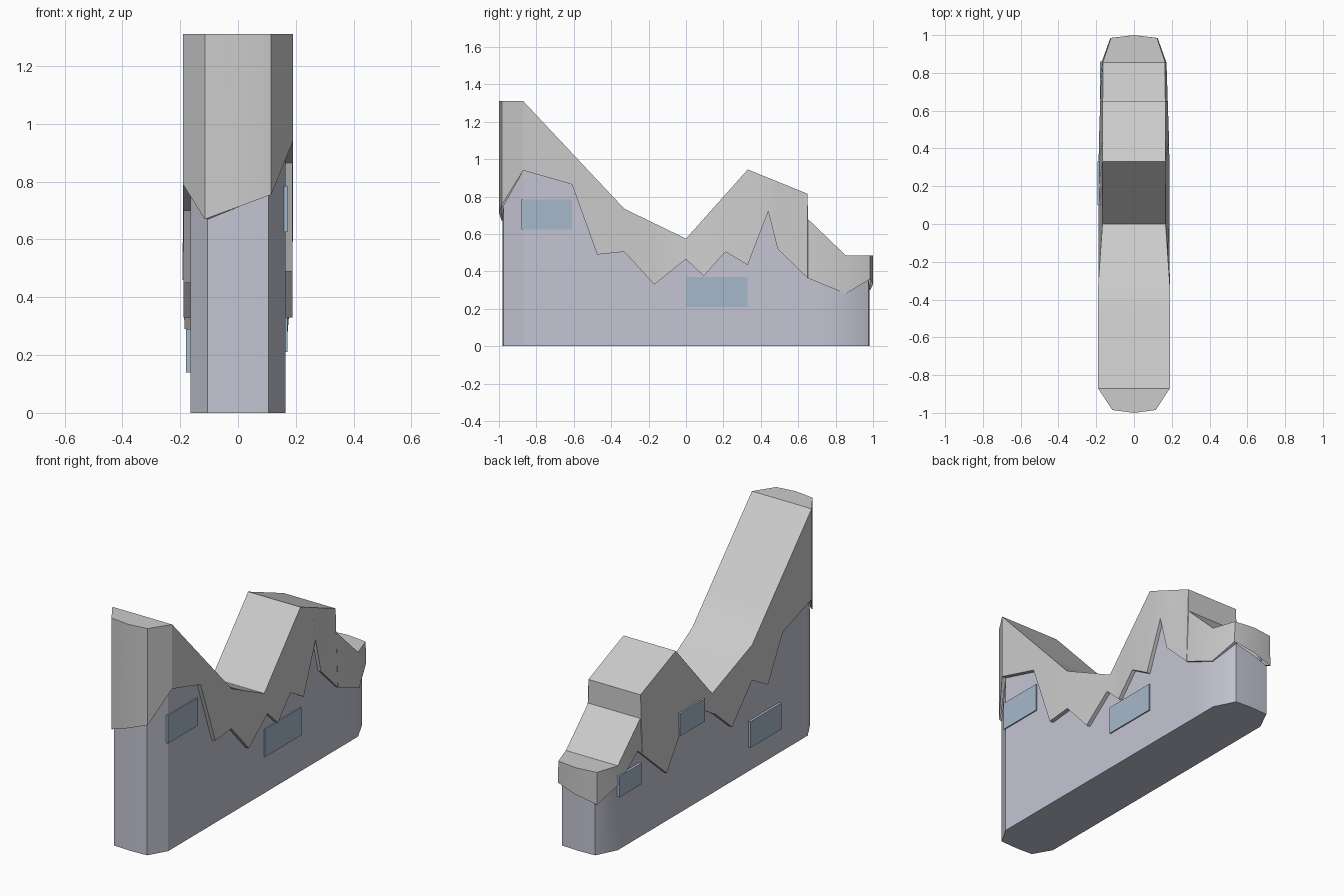
import bpy, bmesh

if "Cube" in bpy.data.objects:
    bpy.data.objects.remove(bpy.data.objects["Cube"])

# Profiles along the length: (y, value)
TOP = [(-.985, 1.31), (-.87, 1.31), (-.33, .735), (0, .575), (.33, .945),
       (.65, .815), (.652, .68), (.855, .485), (.985, .485)]
EAVE_R = [(-.985, .755), (-.87, .94), (-.61, .865), (-.475, .49), (-.33, .505), (-.17, .33),
          (0, .465), (.095, .375), (.21, .505), (.33, .435), (.44, .72), (.49, .52),
          (.65, .365), (.855, .28), (.985, .36)]
EAVE_L = [(-.985, .67), (-.87, .79), (-.61, .70), (-.475, .45), (-.33, .53), (-.15, .33),
          (0, .46), (.1, .52), (.33, .46), (.44, .29), (.69, .51), (.855, .38), (.985, .30)]
WALL_W = [(-.98, .105), (-.87, .165), (.86, .165), (.98, .105)]
EAVE_W = [(-.985, .115), (-.87, .19), (.4, .187), (.855, .172), (.985, .125)]
TOP_W = [(-.985, .115), (-.87, .19), (-.33, .19), (0, .167), (.855, .165), (.985, .122)]


def at(profile, y):
    if y <= profile[0][0]:
        return profile[0][1]
    for (a, u), (b, v) in zip(profile, profile[1:]):
        if y <= b:
            return u + (v - u) * (y - a) / (b - a)
    return profile[-1][1]


def material(name, color):
    m = bpy.data.materials.new(name)
    m.diffuse_color = (*color, 1)
    m.use_nodes = True
    m.node_tree.nodes["Principled BSDF"].inputs["Base Color"].default_value = m.diffuse_color
    return m


def loft(name, rows, tl, bl, br, tr, bow, mat=None):
    """Skin open cross-sections; bowed ends use the four given corner indices."""
    bm = bmesh.new()
    vs = [[bm.verts.new(p) for p in row] for row in rows]
    for a, b in zip(vs, vs[1:]):
        for i in range(len(a) - 1):
            bm.faces.new((a[i], a[i + 1], b[i + 1], b[i]))
    for row, s in ((vs[0], -1), (vs[-1], 1)):
        y = s * bow
        t = bm.verts.new((0, y, (row[tl].co.z + row[tr].co.z) / 2))
        d = bm.verts.new((0, y, (row[bl].co.z + row[br].co.z) / 2))
        bm.faces.new((row[tl], row[bl], d, t))
        bm.faces.new((t, d, row[br], row[tr]))
        hi, lo = (row[tl], row[tr]) if tl < tr and bl < tl else (row[bl], row[br])
        bm.faces.new((hi, t if bl < tl else d, lo))
    bmesh.ops.recalc_face_normals(bm, faces=bm.faces)
    me = bpy.data.meshes.new(name)
    bm.to_mesh(me)
    bm.free()
    ob = bpy.data.objects.new(name, me)
    bpy.context.collection.objects.link(ob)
    if mat:
        me.materials.append(mat)
    bpy.ops.object.select_all(action='DESELECT')
    ob.select_set(True)
    bpy.context.view_layer.objects.active = ob
    bpy.ops.object.shade_smooth_by_angle(angle=.5)


wall_mat = material("wall_paint", (.55, .56, .65))
glass = material("window_glass", (.38, .48, .60))
stations = sorted({y for p in (TOP, EAVE_R, EAVE_L) for y, _ in p})

# Folded roof shell with jagged eaves, and the walls that rise to meet it
roof, walls = [], []
for y in stations:
    zl, zr, t = at(EAVE_L, y), at(EAVE_R, y), at(TOP, y)
    we, wt, ww = at(EAVE_W, y), at(TOP_W, y), at(WALL_W, y)
    roof.append([(-ww, y, zl), (-we, y, zl), (-wt, y, t), (wt, y, t), (we, y, zr), (ww, y, zr)])
    yw = max(-.975, min(.975, y))
    walls.append([(-ww, yw, zl), (-ww, yw, 0), (ww, yw, 0), (ww, yw, zr)])
loft("roof", roof, 2, 1, 4, 3, 1.0)
loft("walls", walls, 0, 1, 2, 3, .98, wall_mat)

# Window panels: outer x, y range, z range
for i, (x, y0, y1, z0, z1) in enumerate([
        (.172, -.88, -.61, .625, .785), (.172, 0, .33, .21, .37),
        (-.192, .10, .33, .46, .59), (-.18, -.61, -.33, .14, .29), (-.18, .66, .86, .31, .43)]):
    s = 1 if x > 0 else -1
    bpy.ops.mesh.primitive_cube_add(size=1, location=(x - s * .012, (y0 + y1) / 2, (z0 + z1) / 2))
    ob = bpy.context.object
    ob.name = f"window_{i + 1}"
    ob.scale = (.024, y1 - y0, z1 - z0)
    ob.data.materials.append(glass)
